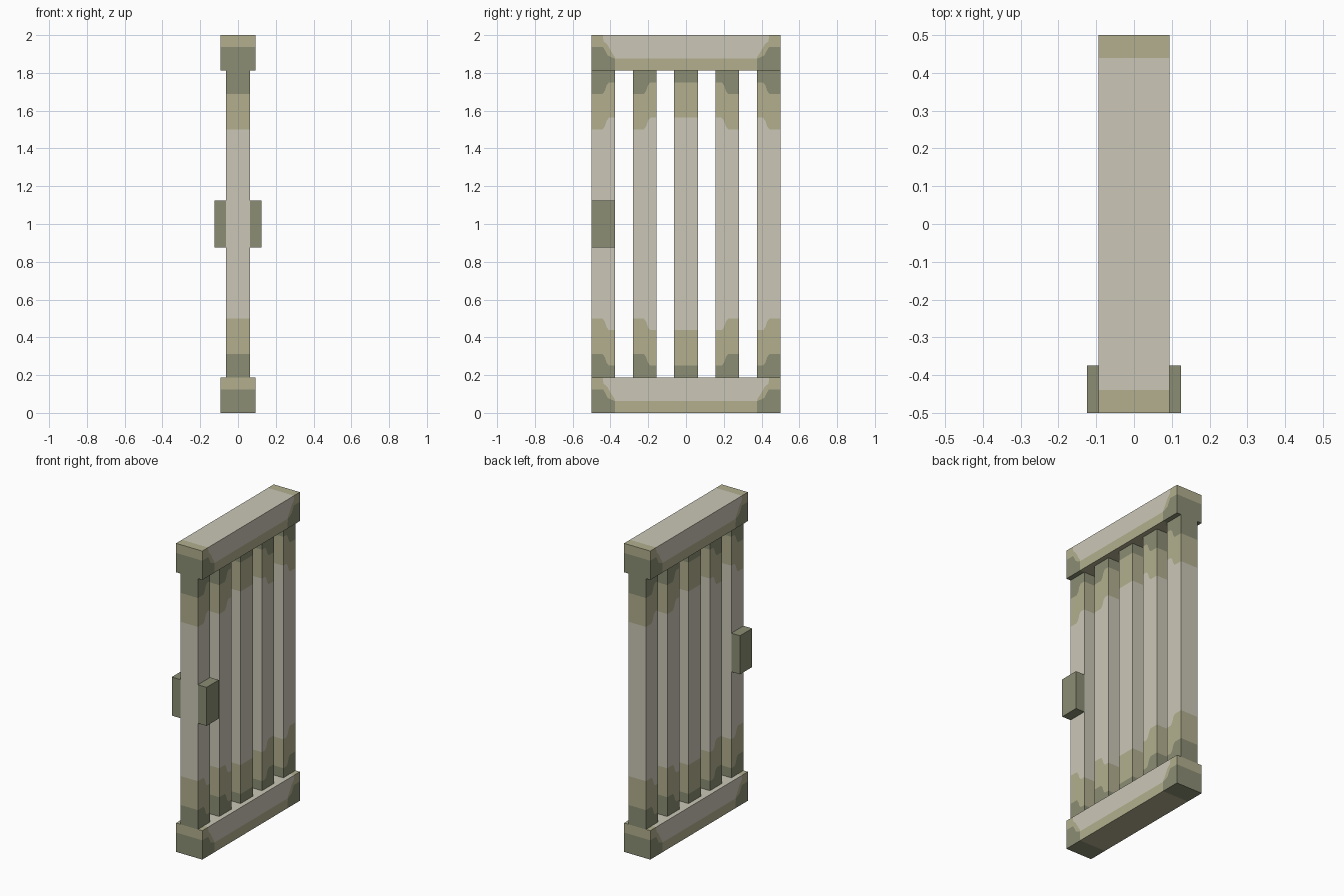
import bpy

cube = bpy.data.objects.get("Cube")
if cube:
    bpy.data.objects.remove(cube, do_unlink=True)


def linear(c):
    c /= 255
    return c / 12.92 if c <= 0.04045 else ((c + 0.055) / 1.055) ** 2.4


def material(name, rgb):
    m = bpy.data.materials.new(name)
    m.use_nodes = True
    col = (*[linear(c) for c in rgb], 1.0)
    m.diffuse_color = col
    m.node_tree.nodes["Principled BSDF"].inputs["Base Color"].default_value = col
    return m


MATS = [material("pale_stone", (203, 199, 183)),
        material("olive_moss", (178, 175, 142)),
        material("dark_moss", (139, 141, 116))]
PALE, OLIVE, DARK = range(3)


def slab(name, thickness, columns, colours, x=0.0):
    """Flat panel in the YZ plane, thickened along X.
    columns: (y, [z levels]); colours: one per band between levels."""
    columns = sorted(columns)
    verts, index, faces, mats = [], {}, [], []

    def vert(y, z):
        key = (round(y, 5), round(z, 5))
        if key not in index:
            index[key] = len(verts)
            verts.append((0.0, *key))
        return index[key]

    for (ya, za), (yb, zb) in zip(columns, columns[1:]):
        for j, colour in enumerate(colours):
            loop = [vert(ya, za[j]), vert(yb, zb[j]),
                    vert(yb, zb[j + 1]), vert(ya, za[j + 1])]
            loop = list(dict.fromkeys(loop))
            if len(loop) > 2:  # bands may taper to nothing
                faces.append(loop)
                mats.append(colour)
    mesh = bpy.data.meshes.new(name)
    mesh.from_pydata(verts, [], faces)
    for m in MATS:
        mesh.materials.append(m)
    for poly, colour in zip(mesh.polygons, mats):
        poly.material_index = colour
    mesh.update()
    obj = bpy.data.objects.new(name, mesh)
    obj.location.x = x
    bpy.context.collection.objects.link(obj)
    mod = obj.modifiers.new("thickness", 'SOLIDIFY')
    mod.thickness = thickness
    mod.offset = 0.0
    return obj


# Top and bottom rails: (distance from centre, dark band top, pale band bottom)
RAIL_H = 0.1875
RAIL = [(0.5, 0.125, 0.1875), (0.44, 0.125, 0.1875), (0.437, 0.122, 0.155),
        (0.425, 0.10, 0.145), (0.415, 0.08, 0.135), (0.395, 0.07, 0.10),
        (0.376, 0.0625, 0.07), (0.375, 0.0, 0.0625)]
for name, base in (("bottom_rail", 0.0), ("top_rail", 2 - RAIL_H)):
    cols = [(s * y, [base, base + d, base + p, base + RAIL_H])
            for s in (-1, 1) for y, d, p in RAIL]
    slab(name, 0.1875, cols, [DARK, OLIVE, PALE])

# Five upright bars; the moss bands reach further on each bar's outer half
STEP = [(0.0625, 0.0625), (0.005, 0.0625), (-0.008, 0.045),
        (-0.018, 0.015), (-0.03, 0.0), (-0.0625, 0.0)]
for i in range(-2, 3):
    side = -1 if i < 0 else 1
    cols = []
    for t, rise in STEP:
        rise = rise if i else 0.0
        d, o = 0.25 + rise, 0.4375 + rise
        cols.append((i * 0.21875 + side * t,
                     [RAIL_H, d, o, 2 - o, 2 - d, 2 - RAIL_H]))
    slab(f"bar_{i + 3}", 0.125, cols, [DARK, OLIVE, PALE, OLIVE, DARK])

# Handle block on each side of the front bar
for name, s in (("left_handle", 1), ("right_handle", -1)):
    slab(name, 0.0625, [(-0.5, [0.875, 1.125]), (-0.375, [0.875, 1.125])],
         [DARK], x=s * 0.09375)
